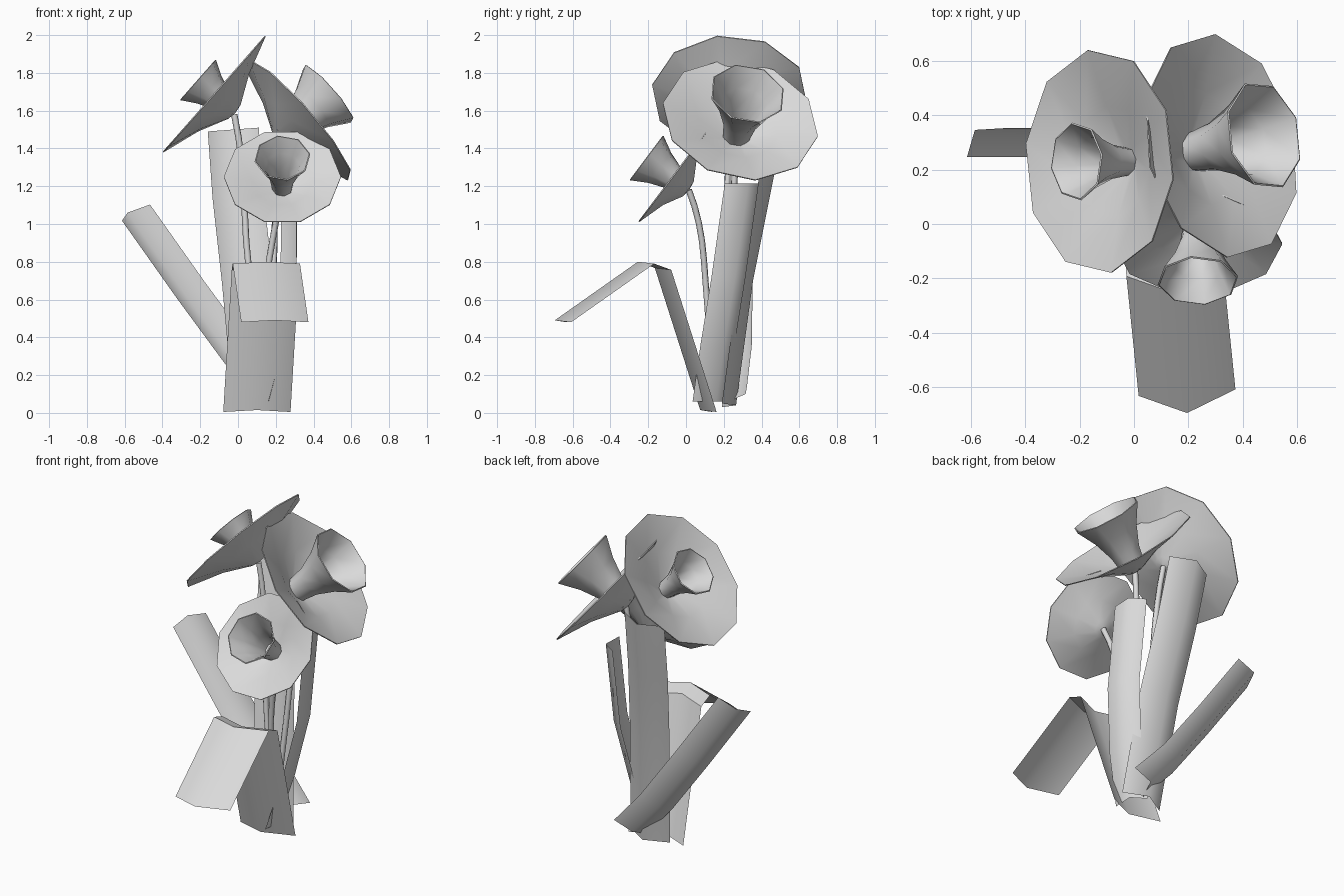
import bpy, bmesh, math
from mathutils import Vector, Matrix

cube = bpy.data.objects.get("Cube")
if cube:
    bpy.data.objects.remove(cube, do_unlink=True)

grey = bpy.data.materials.new("light grey")
grey.use_nodes = True
grey.diffuse_color = (0.7, 0.7, 0.7, 1)
grey.node_tree.nodes["Principled BSDF"].inputs["Base Color"].default_value = (0.7, 0.7, 0.7, 1)


def finish(name, bm, angle):
    bmesh.ops.remove_doubles(bm, verts=bm.verts, dist=0.0005)
    mesh = bpy.data.meshes.new(name)
    bm.to_mesh(mesh)
    bm.free()
    mesh.materials.append(grey)
    obj = bpy.data.objects.new(name, mesh)
    bpy.context.collection.objects.link(obj)
    bpy.ops.object.select_all(action='DESELECT')
    obj.select_set(True)
    bpy.context.view_layer.objects.active = obj
    bpy.ops.object.shade_smooth_by_angle(angle=math.radians(angle))


def grid_faces(bm, rows):
    """Bridge neighbouring rows of points with quads."""
    rows = [[bm.verts.new(p) for p in row] for row in rows]
    for a, b in zip(rows, rows[1:]):
        for i in range(len(a) - 1):
            bm.faces.new((a[i], a[i + 1], b[i + 1], b[i]))


def lathe(name, profile, sides, frame, roll):
    """Turn (radius, height) points around the z axis of the frame."""
    bm = bmesh.new()
    rows = []
    for r, h in profile:
        angles = [math.radians(roll) + math.tau * i / sides for i in range(sides + 1)]
        rows.append([frame @ Vector((max(r, 0.001) * math.cos(a), max(r, 0.001) * math.sin(a), h))
                     for a in angles])
    grid_faces(bm, rows)
    finish(name, bm, 50)


def flower(name, centre, facing, radius, mouth, reach, roll):
    """Shallow petal dish with a flared trumpet in its middle."""
    n = Vector(facing).normalized()
    side = Vector((0, 0, 1)).cross(n).normalized()
    up = n.cross(side)
    frame = Matrix((side, up, n)).transposed().to_4x4()
    frame.translation = centre
    depth = radius * 0.37
    lathe(name + "_petals", [(0, -depth), (0.05, -depth * 0.95), (radius * 0.5, -depth * 0.46),
                             (radius, -0.006), (radius, 0), (radius * 0.5, -depth * 0.42),
                             (0.05, -depth * 0.9), (0, -depth * 0.95)], 10, frame, roll)
    # Trumpet with an outer wall, a lip and an inner wall
    base = -depth * 0.88
    steps = [(0.36, 0), (0.45, 0.33), (0.68, 0.68), (1, 1)]
    outer = [(mouth * r, base + (reach - base) * t) for r, t in steps]
    inner = [(r - 0.006, h + 0.003) for r, h in reversed(outer)]
    lathe(name + "_trumpet", outer + inner + [(0, base + 0.005)], 8, frame, 10)


def leaf(name, path, half_width, fold, angle=100):
    """Long strip bowed along its middle rib."""
    w, f = Vector(half_width), Vector(fold)
    bm = bmesh.new()
    grid_faces(bm, [[Vector(p) - w, Vector(p) + f, Vector(p) + w] for p in path])
    finish(name, bm, angle)


def stem(name, path):
    curve = bpy.data.curves.new(name, 'CURVE')
    curve.dimensions = '3D'
    curve.bevel_depth = 0.017
    curve.bevel_resolution = 1
    curve.resolution_u = 3
    curve.use_fill_caps = True
    line = curve.splines.new('NURBS')
    line.points.add(len(path) - 1)
    for point, co in zip(line.points, path):
        point.co = (*co, 1)
    line.use_endpoint_u = True
    line.order_u = 3
    curve.materials.append(grey)
    bpy.context.collection.objects.link(bpy.data.objects.new(name, curve))


# Flowers
flower("right_flower", (-0.128, 0.23, 1.69), (-0.75, 0, 0.66), 0.414, 0.145, 0.11, 9)
flower("left_flower", (0.322, 0.288, 1.553), (0.74, 0.18, 0.65), 0.42, 0.205, 0.21, 20)
flower("front_flower", (0.235, -0.075, 1.25), (0, -0.8, 0.6), 0.31, 0.15, 0.166, 0)

# Stems meeting at the foot
foot = (0.14, 0.15, 0.1)
stem("right_stem", [foot, (0.04, 0.19, 0.8), (0.03, 0.23, 1.35), (-0.02, 0.23, 1.58)])
stem("left_stem", [foot, (0.2, 0.22, 0.8), (0.19, 0.26, 1.25), (0.22, 0.27, 1.46)])
stem("front_stem", [foot, (0.13, 0.11, 0.6), (0.2, 0.08, 1.02), (0.235, 0.015, 1.18)])

# Leaves
leaf("front_leaf", [(0.1, 0.15, 0.005), (0.145, -0.09, 0.757), (0.15, -0.18, 0.79),
                    (0.195, -0.62, 0.48)], (0.178, 0.012, 0), (0, -0.075, 0.01), 50)
leaf("back_leaf", [(0.11, 0.19, 0.04), (0.05, 0.28, 0.7), (0.0, 0.37, 1.15),
                   (-0.025, 0.44, 1.5)], (0.135, 0, 0.01), (0, 0.075, 0))
leaf("left_leaf", [(0.12, 0.125, 0.06), (0.2, 0.165, 0.35), (0.265, 0.225, 0.72),
                   (0.27, 0.295, 1.215)], (-0.04, 0.09, 0), (0.045, 0.035, 0))
leaf("right_leaf", [(0.19, 0.27, 0.1), (0.0, 0.295, 0.31), (-0.25, 0.3, 0.65),
                    (-0.54, 0.3, 1.06)], (0.074, 0.053, 0.043), (-0.045, 0.046, 0))
